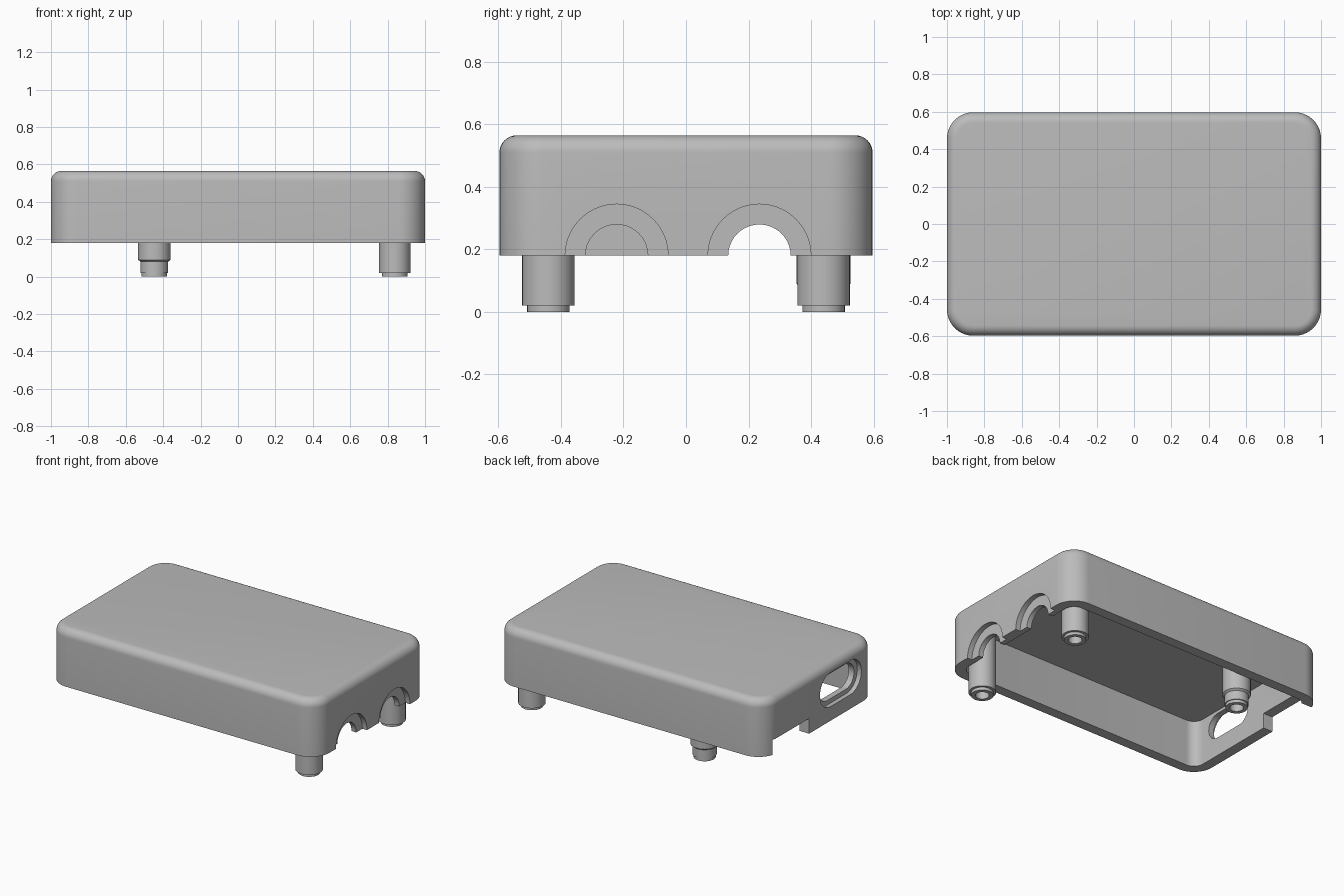
import bpy, bmesh
from math import sin, cos, pi, radians

cube = bpy.data.objects.get("Cube")
if cube:
    bpy.data.objects.remove(cube, do_unlink=True)

# One grey plastic for everything
grey = bpy.data.materials.new("grey plastic")
grey.use_nodes = True
COLOR = (0.5, 0.5, 0.5, 1)
grey.diffuse_color = COLOR
grey.node_tree.nodes["Principled BSDF"].inputs["Base Color"].default_value = COLOR


def make(name, bm):
    bmesh.ops.recalc_face_normals(bm, faces=bm.faces)
    mesh = bpy.data.meshes.new(name)
    bm.to_mesh(mesh)
    bm.free()
    mesh.materials.append(grey)
    obj = bpy.data.objects.new(name, mesh)
    bpy.context.collection.objects.link(obj)
    return obj


def activate(obj):
    bpy.ops.object.select_all(action='DESELECT')
    obj.select_set(True)
    bpy.context.view_layer.objects.active = obj


def smooth(obj):
    activate(obj)
    bpy.ops.object.shade_smooth_by_angle(angle=radians(30))


def loft(name, rings):
    """Skin a stack of equal point rings and cap both ends."""
    bm = bmesh.new()
    loops = [[bm.verts.new(p) for p in ring] for ring in rings]
    n = len(loops[0])
    for a, b in zip(loops, loops[1:]):
        for i in range(n):
            j = (i + 1) % n
            bm.faces.new((a[i], a[j], b[j], b[i]))
    bm.faces.new(loops[0])
    bm.faces.new(loops[-1])
    return make(name, bm)


def rounded_rect(hx, hy, r, z, steps=10):
    pts = []
    for q, (sx, sy) in enumerate(((1, 1), (-1, 1), (-1, -1), (1, -1))):
        for i in range(steps + 1):
            a = (q + i / steps) * pi / 2
            pts.append((sx * (hx - r) + r * cos(a), sy * (hy - r) + r * sin(a), z))
    return pts


def cut(target, outline, x0, x1):
    """Cut a prism with a (y, z) outline, running along x, out of target."""
    tool = loft("cutter", [[(x, y, z) for y, z in outline] for x in (x0, x1)])
    tool.hide_render = True
    mod = target.modifiers.new("cut", 'BOOLEAN')
    mod.operation = 'DIFFERENCE'
    mod.solver = 'EXACT'
    mod.object = tool
    activate(target)
    bpy.ops.object.modifier_apply(modifier=mod.name)
    bpy.data.objects.remove(tool, do_unlink=True)


def slot(y, z, half, r, steps=20):
    """Stadium outline; half is half the total width, a circle if half == r."""
    pts = []
    for side in (1, -1):
        for i in range(steps + (half > r)):
            a = -pi / 2 + i / steps * pi
            pts.append((y + side * (half - r + r * cos(a)), z + side * r * sin(a)))
    return pts


# Hollow lid: inner ceiling, inner wall, rim, outer wall, rounded top edge
HX, HY, RIM, TOP, WALL, FILLET, CORNER = 1.0, 0.597, 0.18, 0.565, 0.07, 0.055, 0.14
inner = (HX - WALL, HY - WALL, CORNER - WALL)
rings = [rounded_rect(*inner, TOP - WALL), rounded_rect(*inner, RIM)]
rings.append(rounded_rect(HX, HY, CORNER, RIM))
for i in range(9):
    a = i / 8 * pi / 2
    d = FILLET * (1 - cos(a))
    rings.append(rounded_rect(HX - d, HY - d, CORNER - d, TOP - FILLET + FILLET * sin(a)))
lid = loft("lid_shell", rings)

# Two stepped cable arches in the +x wall
for y in (-0.222, 0.235):
    cut(lid, slot(y, RIM, 0.165, 0.165), HX - 0.035, 1.2)
    cut(lid, slot(y, RIM, 0.1, 0.1), 0.85, 1.2)

# Stepped oval port and rectangular notch in the -x wall
cut(lid, slot(-0.215, 0.39, 0.22, 0.115), -1.2, -HX + 0.03)
cut(lid, slot(-0.215, 0.39, 0.185, 0.085), -1.2, -0.85)
cut(lid, [(0.12, 0.1), (0.5, 0.1), (0.5, 0.282), (0.12, 0.282)], -1.2, -0.9)
smooth(lid)


# Screw posts with a stepped tip and a blind hole
def post(name, x, y, profile, n=32):
    ring = [(cos(2 * pi * i / n), sin(2 * pi * i / n)) for i in range(n)]
    smooth(loft(name, [[(x + r * c, y + r * s, z) for c, s in ring] for r, z in profile]))


HOLE = [(0.042, 0.25), (0.042, 0)]
TIP = [(0.068, 0), (0.068, 0.02)]
FULL = [(0.084, 0.02), (0.084, 0.51)]
post("front_post", 0.838, -0.44, HOLE + TIP + FULL)
post("back_post", 0.838, 0.44, HOLE + TIP + FULL)
post("middle_post", -0.447, 0.44,
     HOLE + TIP + [(0.074, 0.02), (0.074, 0.08), (0.087, 0.09), (0.087, 0.51)])
